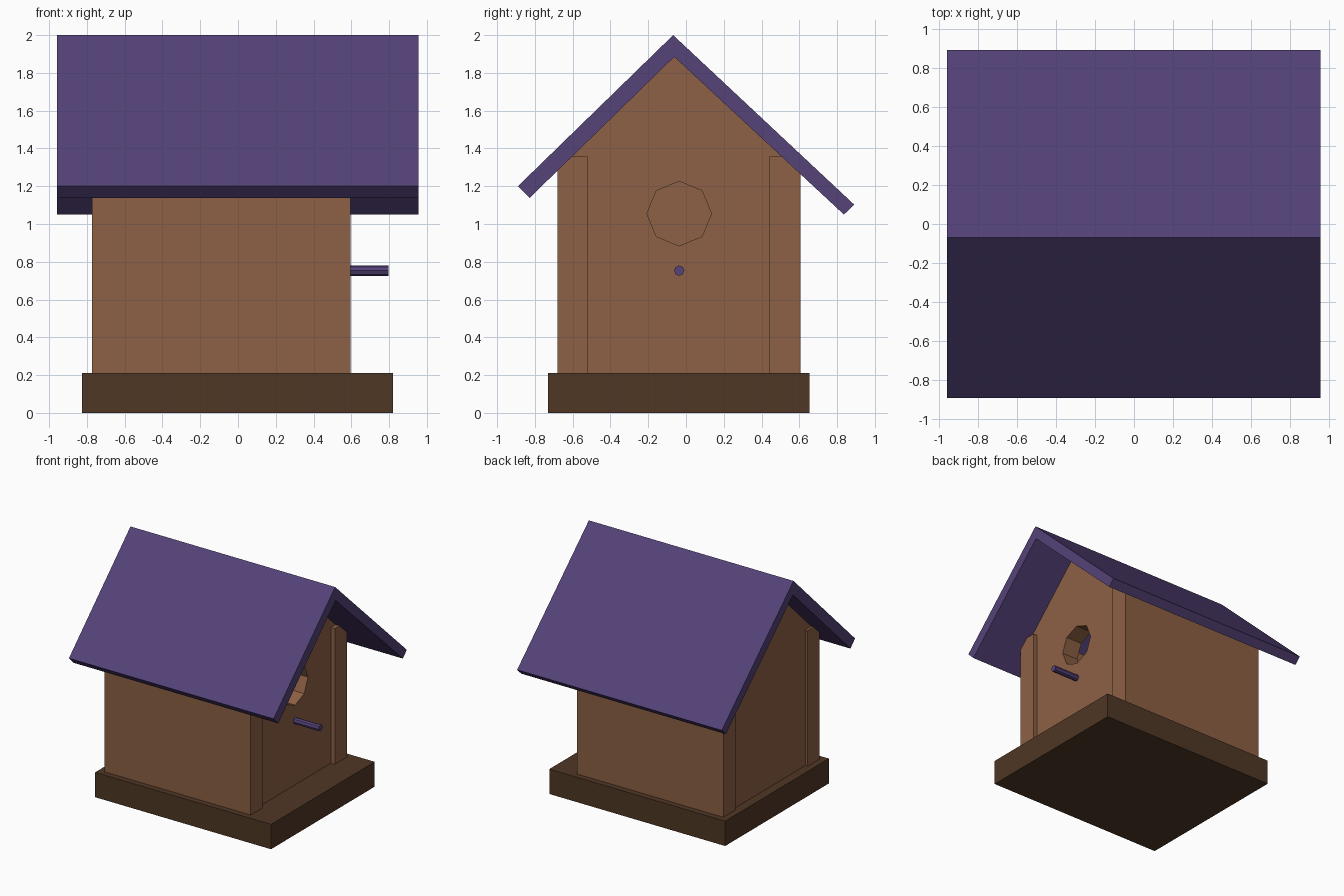
import bpy, bmesh, math

if "Cube" in bpy.data.objects:
    bpy.data.objects.remove(bpy.data.objects["Cube"])


def material(name, rgb):
    m = bpy.data.materials.new(name)
    m.diffuse_color = (*rgb, 1)
    m.use_nodes = True
    m.node_tree.nodes["Principled BSDF"].inputs["Base Color"].default_value = m.diffuse_color
    return m


wood = material("warm brown wood", (0.266, 0.117, 0.058))
dark = material("dark brown wood", (0.078, 0.038, 0.018))
purple = material("purple paint", (0.089, 0.054, 0.188))


def prism(name, x0, x1, mat, outline, hole=None):
    """Extrude a (y, z) outline along x, with an optional hole through it."""
    bm = bmesh.new()
    edges = []
    for loop in [outline] + ([hole] if hole else []):
        vs = [bm.verts.new((x0, y, z)) for y, z in loop]
        if hole:
            edges += [bm.edges.new((vs[i - 1], vs[i])) for i in range(len(vs))]
        else:
            bm.faces.new(vs)
    if hole:
        bmesh.ops.triangle_fill(bm, edges=edges, use_beauty=True)
    ext = bmesh.ops.extrude_face_region(bm, geom=bm.faces[:])
    moved = [g for g in ext["geom"] if isinstance(g, bmesh.types.BMVert)]
    bmesh.ops.translate(bm, verts=moved, vec=(x1 - x0, 0, 0))
    bmesh.ops.recalc_face_normals(bm, faces=bm.faces[:])
    me = bpy.data.meshes.new(name)
    bm.to_mesh(me)
    bm.free()
    me.materials.append(mat)
    ob = bpy.data.objects.new(name, me)
    bpy.context.collection.objects.link(ob)
    return ob


def rect(y0, y1, z0, z1):
    return [(y0, z0), (y1, z0), (y1, z1), (y0, z1)]


def octagon(y, z, r):
    return [(y + r * math.sin(i * math.pi / 4), z + r * math.cos(i * math.pi / 4))
            for i in range(8)]


# Base slab
prism("base", -0.825, 0.82, dark, rect(-0.73, 0.655, 0, 0.21))

# Side walls, their tops buried in the roof boards
prism("front_wall", -0.772, 0.595, wood, rect(-0.68, -0.522, 0.1, 1.357))
prism("back_wall", -0.772, 0.595, wood, rect(0.443, 0.605, 0.1, 1.357))

# Gable end walls, slightly recessed; the right one has the entrance hole
gable = [(-0.67, 0.1), (0.595, 0.1), (0.595, 1.30), (-0.06, 1.91), (-0.67, 1.32)]
prism("entrance_gable", 0.41, 0.56, wood, gable, octagon(-0.036, 1.055, 0.171))
prism("rear_gable", -0.75, -0.60, wood, gable)

# Perch under the hole
prism("perch", 0.5, 0.798, purple, octagon(-0.036, 0.753, 0.027))

# Roof with uneven slopes
prism("roof", -0.958, 0.956, purple,
      [(-0.068, 2.0), (-0.89, 1.2), (-0.828, 1.138), (-0.062, 1.885),
       (0.836, 1.05), (0.89, 1.103)])
